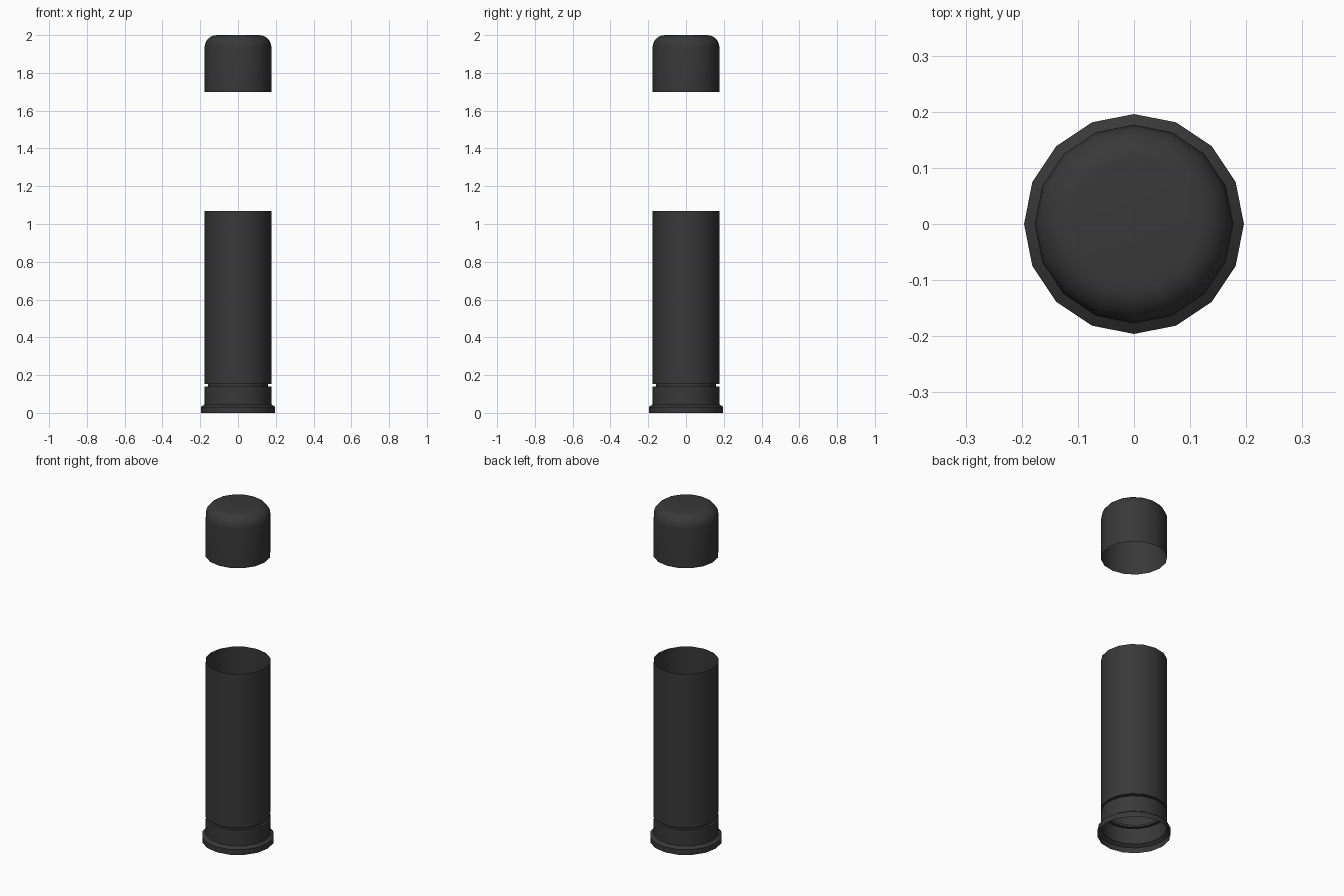
import bpy, bmesh, math

cube = bpy.data.objects.get("Cube")
if cube:
    bpy.data.objects.remove(cube, do_unlink=True)

SIDES = 16
R = 0.177          # body radius
RIM = 0.196        # flange radius
GROOVE = 0.16      # radius at the bottom of the groove

# Single dark grey material
grey = bpy.data.materials.new("dark_grey")
grey.use_nodes = True
colour = (0.04, 0.04, 0.04, 1)
grey.diffuse_color = colour
bsdf = grey.node_tree.nodes["Principled BSDF"]
bsdf.inputs["Base Color"].default_value = colour
bsdf.inputs["Roughness"].default_value = 0.7


def lathe(name, profile, close_top=False):
    """Turn a bottom-to-top (radius, z) profile into a thin open shell."""
    bm = bmesh.new()
    rings = []
    for r, z in profile:
        angles = [math.tau * i / SIDES for i in range(SIDES)]
        rings.append([bm.verts.new((r * math.cos(a), r * math.sin(a), z)) for a in angles])
    for low, high in zip(rings, rings[1:]):
        for i in range(SIDES):
            j = (i + 1) % SIDES
            bm.faces.new((low[i], low[j], high[j], high[i]))
    if close_top:
        bm.faces.new(rings[-1])
    mesh = bpy.data.meshes.new(name)
    bm.to_mesh(mesh)
    bm.free()
    mesh.materials.append(grey)
    obj = bpy.data.objects.new(name, mesh)
    bpy.context.collection.objects.link(obj)
    bpy.ops.object.select_all(action='DESELECT')
    obj.select_set(True)
    bpy.context.view_layer.objects.active = obj
    bpy.ops.object.shade_smooth_by_angle(angle=math.radians(35))
    return obj


# Open tube with a flange at the foot and a narrow groove above it
lathe("tube", [(RIM, 0), (RIM, 0.032), (R, 0.045), (R, 0.139),
               (GROOVE, 0.139), (GROOVE, 0.152), (R, 0.152), (R, 1.07)])

# Floating cap, open below, with a rounded shoulder
FILLET = 0.065
shoulder = []
for i in range(7):
    a = math.pi / 2 * i / 6
    shoulder.append((R - FILLET + FILLET * math.cos(a), 2 - FILLET + FILLET * math.sin(a)))
lathe("cap", [(R, 1.7)] + shoulder, close_top=True)
